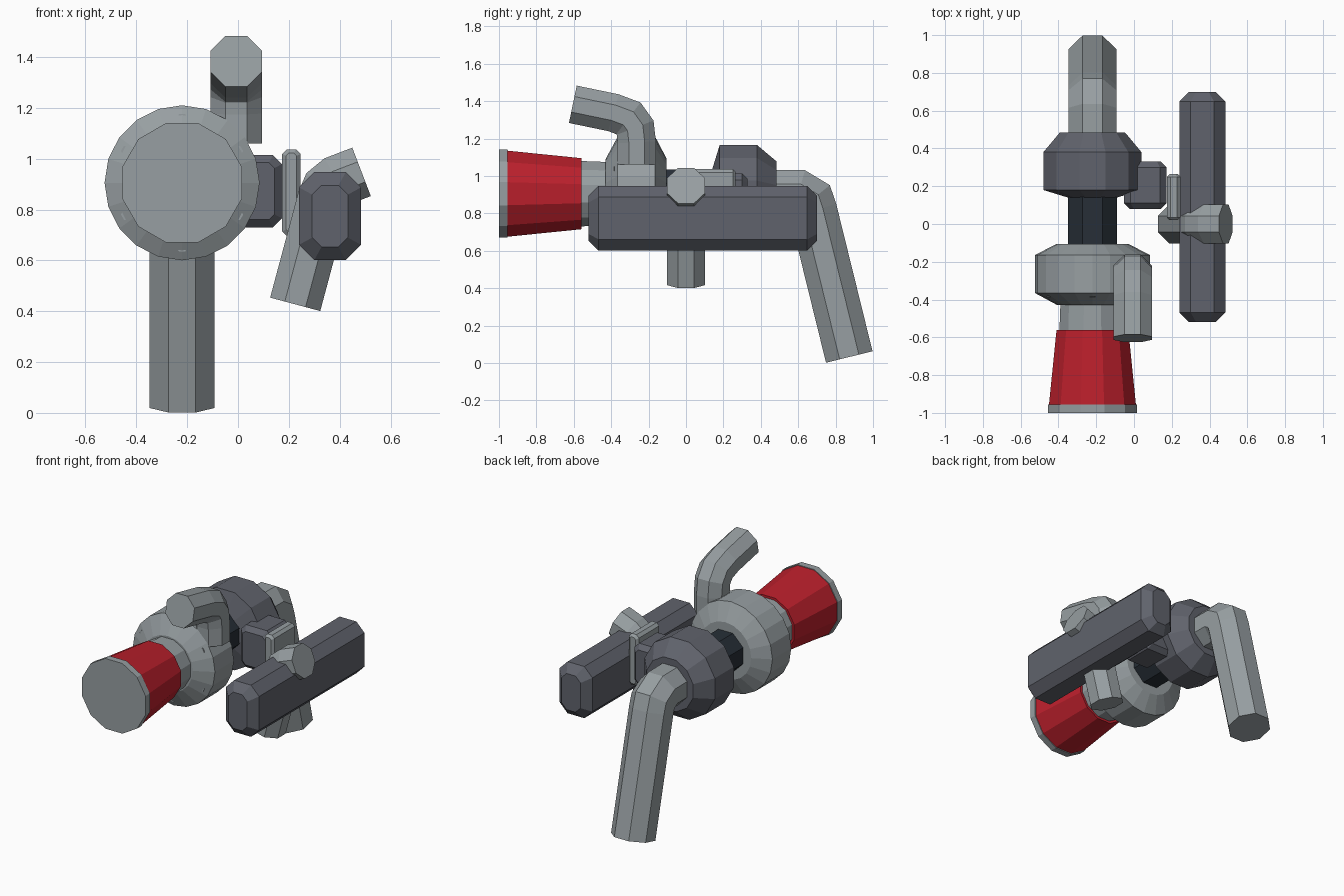
import bpy, bmesh, math
from mathutils import Vector

if "Cube" in bpy.data.objects:
    bpy.data.objects.remove(bpy.data.objects["Cube"])


def material(name, r, g, b):
    m = bpy.data.materials.new(name)
    m.diffuse_color = (r, g, b, 1)
    m.use_nodes = True
    m.node_tree.nodes["Principled BSDF"].inputs["Base Color"].default_value = m.diffuse_color
    return m


LIGHT = material("light_steel", 0.31, 0.345, 0.36)
DARK = material("dark_iron", 0.117, 0.124, 0.15)
SHAFT = material("blue_black", 0.02, 0.028, 0.038)
RED = material("filter_red", 0.50, 0.014, 0.025)

CX, CZ = -0.22, 0.905   # axis of the rotating parts


def skin(name, rings, mat):
    """Join equal-sized rings of points into a closed solid."""
    bm = bmesh.new()
    loops = [[bm.verts.new(p) for p in ring] for ring in rings]
    n = len(loops[0])
    for a, b in zip(loops, loops[1:]):
        for i in range(n):
            j = (i + 1) % n
            bm.faces.new((a[i], a[j], b[j], b[i]))
    bm.faces.new(loops[0][::-1])
    bm.faces.new(loops[-1])
    bmesh.ops.recalc_face_normals(bm, faces=bm.faces)
    me = bpy.data.meshes.new(name)
    bm.to_mesh(me)
    bm.free()
    me.materials.append(mat)
    ob = bpy.data.objects.new(name, me)
    bpy.context.collection.objects.link(ob)
    return ob


def turned(name, profile, sides, mat, flat=True, x=CX, z=CZ):
    """Solid of revolution along y; flat=True puts flat sides on the extents."""
    k = 1 / math.cos(math.pi / sides) if flat else 1
    off = 0.5 if flat else 0
    angles = [2 * math.pi * (i + off) / sides for i in range(sides)]
    return skin(name, [[(x + r * k * math.cos(a), y, z + r * k * math.sin(a))
                        for a in angles] for y, r in profile], mat)


def pipe(name, path, side, half, mat):
    """Mitred octagonal pipe along a planar path; side is the plane normal."""
    pts = [Vector(p) for p in path]
    side = Vector(side)
    r = half / math.cos(math.pi / 8)
    rings = []
    for i, p in enumerate(pts):
        d0 = (p - pts[i - 1]).normalized() if i else (pts[1] - p).normalized()
        d1 = (pts[i + 1] - p).normalized() if i < len(pts) - 1 else d0
        up = (d0 + d1).normalized().cross(side)
        up /= max(0.6, math.sqrt((1 + d0.dot(d1)) / 2))
        angles = [2 * math.pi * (k + 0.5) / 8 for k in range(8)]
        rings.append([p + r * (math.cos(a) * side + math.sin(a) * up) for a in angles])
    return skin(name, rings, mat)


def chamfer_block(name, x, z, hx, hz, y0, y1, c, inset, mat):
    """Block along y with an octagonal section and tapered ends."""
    rings = []
    for y, s in ((y0, inset), (y0 + inset, 0), (y1 - inset, 0), (y1, inset)):
        a, b, k = hx - s, hz - s, c - s * 0.45
        outline = ((a, b - k), (a - k, b), (k - a, b), (-a, b - k),
                   (-a, k - b), (k - a, -b), (a - k, -b), (a, k - b))
        rings.append([(x + u, y, z + v) for u, v in outline])
    return skin(name, rings, mat)


# Air filter: end cap, red cone, neck
turned("filter_cap", [(-1.0, 0.235), (-0.955, 0.235)], 12, LIGHT)
turned("filter_cone", [(-0.955, 0.23), (-0.56, 0.19)], 12, RED)
turned("intake_neck", [(-0.57, 0.175), (-0.38, 0.168)], 12, LIGHT)

# Compressor housing with its ring of bolts
turned("compressor_housing", [(-0.43, 0.185), (-0.365, 0.305),
                              (-0.165, 0.305), (-0.105, 0.19)], 20, LIGHT, False)
for i in range(6):
    a = math.radians(30 + 60 * i)
    turned("housing_bolt", [(-0.386, 0.024), (-0.32, 0.024)], 6, LIGHT, False,
           CX + 0.25 * math.cos(a), CZ + 0.25 * math.sin(a))

# Centre section and turbine housing
turned("centre_shaft", [(-0.12, 0.13), (0.16, 0.13)], 8, SHAFT)
turned("turbine_housing", [(0.14, 0.13), (0.18, 0.26),
                           (0.38, 0.26), (0.485, 0.172)], 12, DARK)

# Exhaust pipe bending down at the back
pipe("exhaust_pipe", [(CX, 0.44, CZ), (CX, 0.60, 0.903), (CX, 0.663, 0.865),
                      (CX, 0.68, 0.815), (CX, 0.873, 0.032)], (1, 0, 0), 0.128, LIGHT)

# Outlet pipe rising from the compressor and bending forward
pipe("outlet_pipe", [(-0.007, -0.263, 1.06), (-0.007, -0.263, 1.18),
                     (-0.007, -0.272, 1.258), (-0.007, -0.308, 1.308),
                     (-0.007, -0.388, 1.338), (-0.007, -0.605, 1.383)],
     (1, 0, 0), 0.102, LIGHT)

# Turbine inlet block and flange
chamfer_block("turbine_inlet", 0.06, 0.872, 0.113, 0.142, 0.08, 0.33, 0.035, 0.03, DARK)
chamfer_block("inlet_flange", 0.21, 0.866, 0.036, 0.171, 0.02, 0.265, 0.018, 0.015, LIGHT)

# Manifold log with its cross pipe
chamfer_block("manifold_log", 0.362, 0.774, 0.122, 0.173, -0.52, 0.70, 0.06, 0.052, DARK)
pipe("cross_pipe", [(0.225, 0, 0.427), (0.335, 0, 0.838), (0.353, 0, 0.88),
                    (0.392, 0, 0.912), (0.486, 0, 0.948)], (0, 1, 0), 0.102, LIGHT)
